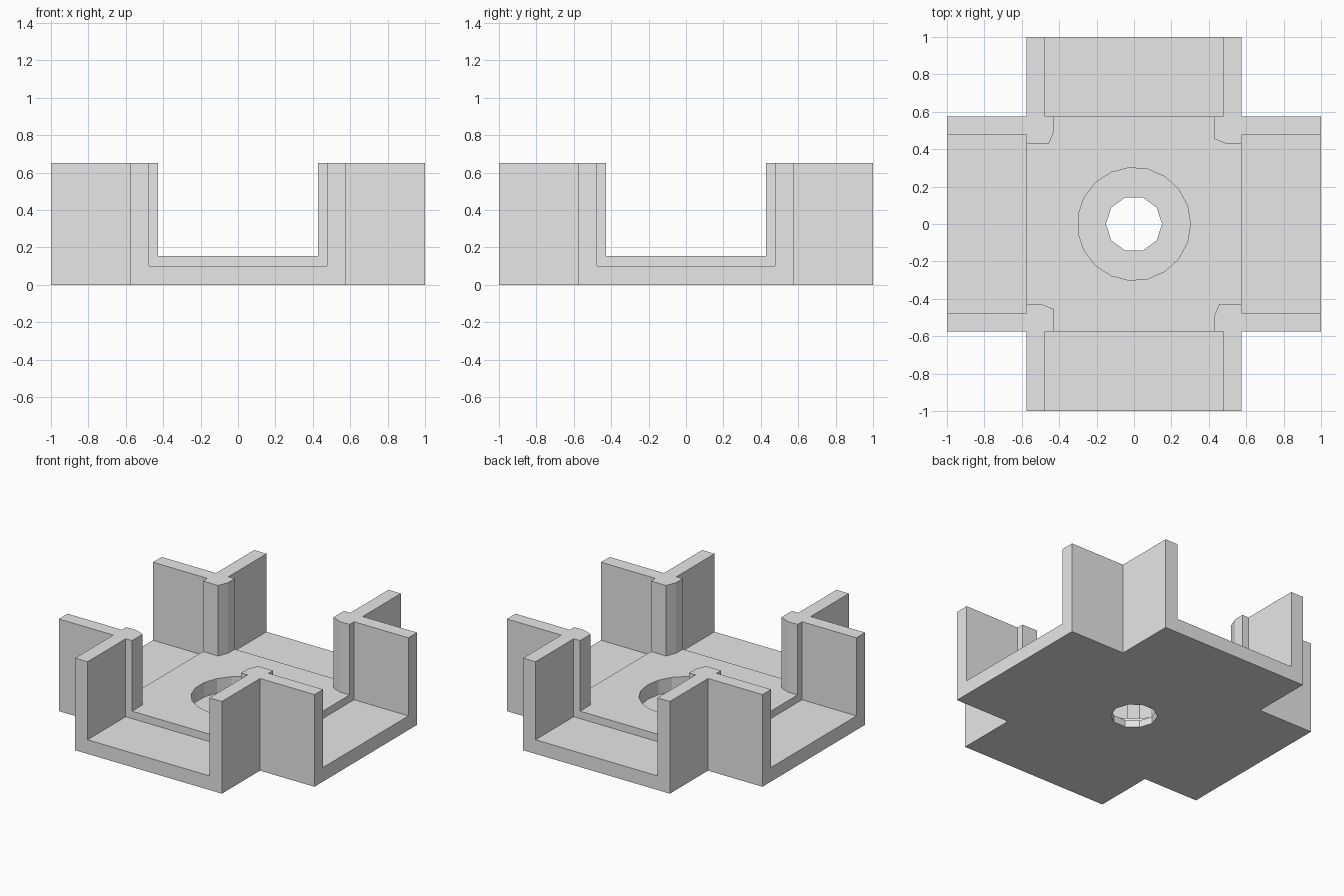
import bpy, bmesh
from math import cos, sin, pi, tau

cube = bpy.data.objects.get("Cube")
if cube:
    bpy.data.objects.remove(cube, do_unlink=True)

HALF = 0.574      # half width of each arm
POCKET = 0.477    # half width of each arm pocket
GAP = 0.427       # half gap between corner posts
HEIGHT = 0.652
ARM_FLOOR, CENTRE_FLOOR, RECESS_FLOOR = 0.10, 0.153, 0.05
OUT, ABOVE = 1.1, 0.8   # cutter overshoot

grey = bpy.data.materials.new("light_grey")
grey.use_nodes = True
grey.diffuse_color = (0.8, 0.8, 0.8, 1)
grey.node_tree.nodes["Principled BSDF"].inputs["Base Color"].default_value = (0.8, 0.8, 0.8, 1)


def prism(name, outline, z0, z1):
    """Extrude an anticlockwise outline from z0 to z1."""
    bm = bmesh.new()
    face = bm.faces.new([bm.verts.new((x, y, z0)) for x, y in outline])
    top = bmesh.ops.extrude_face_region(bm, geom=[face])["geom"]
    for v in top:
        if isinstance(v, bmesh.types.BMVert):
            v.co.z = z1
    bmesh.ops.recalc_face_normals(bm, faces=bm.faces)
    mesh = bpy.data.meshes.new(name)
    bm.to_mesh(mesh)
    bm.free()
    mesh.materials.append(grey)
    obj = bpy.data.objects.new(name, mesh)
    bpy.context.collection.objects.link(obj)
    return obj


def turn(points, k):
    """Rotate points by k quarter turns."""
    for _ in range(k):
        points = [(-y, x) for x, y in points]
    return points


def around(points):
    return [p for k in range(4) for p in turn(points, k)]


def circle(r, n):
    return [(r * cos(tau * i / n), r * sin(tau * i / n)) for i in range(n)]


def cut(body, cutter):
    cutter.hide_render = True
    mod = body.modifiers.new("cut", 'BOOLEAN')
    mod.operation, mod.solver, mod.object = 'DIFFERENCE', 'EXACT', cutter
    bpy.ops.object.select_all(action='DESELECT')
    body.select_set(True)
    bpy.context.view_layer.objects.active = body
    bpy.ops.object.modifier_apply(modifier=mod.name)
    bpy.data.objects.remove(cutter, do_unlink=True)


# Cross-shaped block
body = prism("cross_tray", around([(1, HALF), (HALF, HALF), (HALF, 1)]), 0, HEIGHT)

# Centre opening, leaving chamfered posts in the inner corners
opening = around([(OUT, GAP), (0.5, GAP), (GAP, 0.455), (GAP, OUT)])
cut(body, prism("centre_cutter", opening, CENTRE_FLOOR, ABOVE))

# Deeper pocket in each arm, open at its end
pocket = [(HALF, -POCKET), (OUT, -POCKET), (OUT, POCKET), (HALF, POCKET)]
for k in range(4):
    cut(body, prism("pocket_cutter", turn(pocket, k), ARM_FLOOR, ABOVE))

# Round recess and through hole
cut(body, prism("recess_cutter", circle(0.302, 19), RECESS_FLOOR, ABOVE))
cut(body, prism("hole_cutter", circle(0.15, 10), -0.1, ABOVE))
